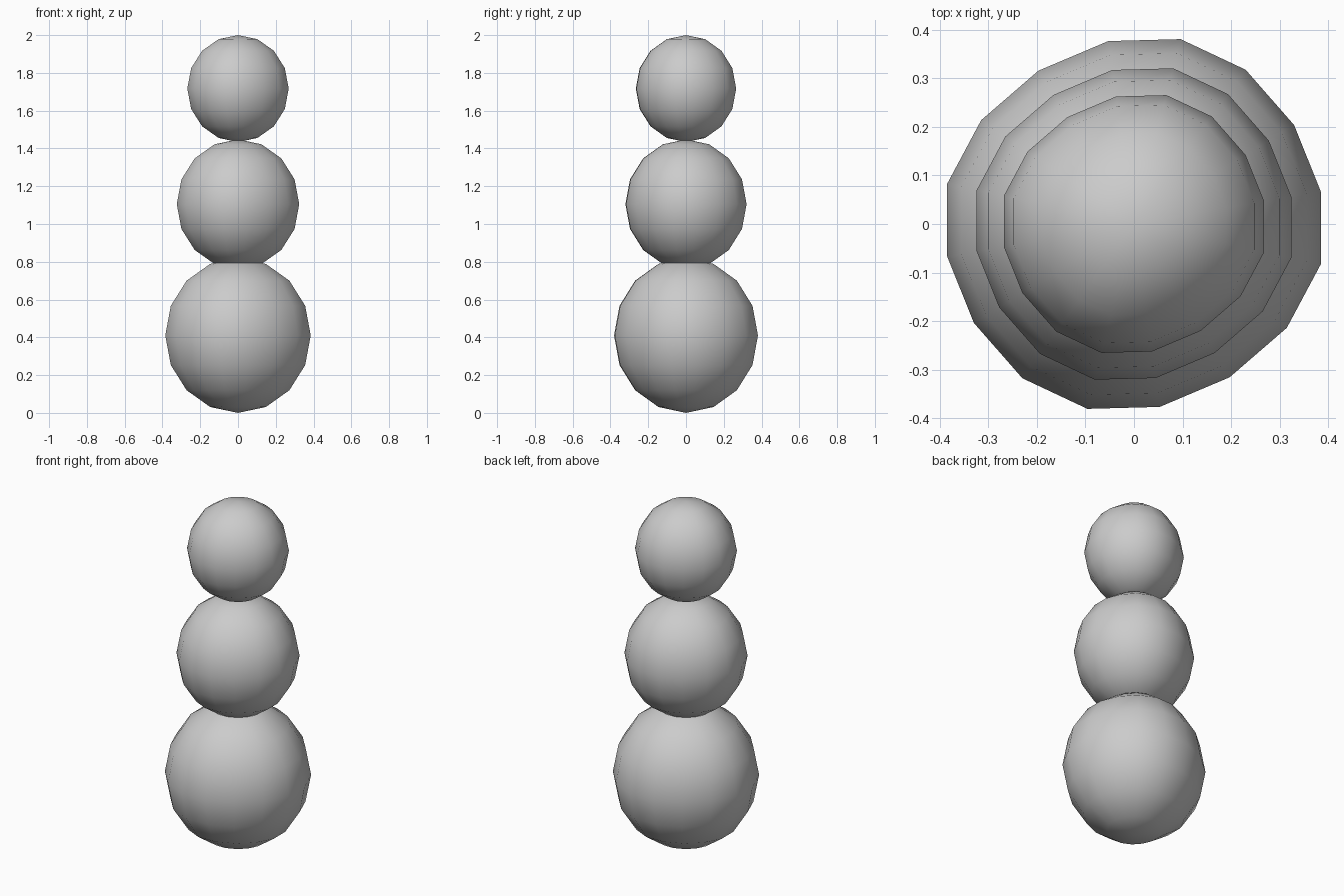
import bpy
import bmesh
import math

if "Cube" in bpy.data.objects:
    bpy.data.objects.remove(bpy.data.objects["Cube"])

# Half of the slightly uneven 16-sided plan outline; the other half is its point reflection
HALF = [(0.385, 0.067), (0.330, 0.204), (0.230, 0.318), (0.096, 0.381),
        (-0.053, 0.377), (-0.197, 0.316), (-0.315, 0.214), (-0.385, 0.083)]
OUTLINE = HALF + [(-x, -y) for x, y in HALF]
RINGS = 8


def ball(name, centre_z, half_height, scale):
    """Low-poly ball lofted from the plan outline, with a pole at top and bottom."""
    bm = bmesh.new()
    n = len(OUTLINE)
    bottom = bm.verts.new((0, 0, centre_z - half_height))
    rings = []
    for i in range(1, RINGS):
        a = -math.pi / 2 + math.pi * i / RINGS
        s = scale * math.cos(a)
        z = centre_z + half_height * math.sin(a)
        rings.append([bm.verts.new((x * s, y * s, z)) for x, y in OUTLINE])
    top = bm.verts.new((0, 0, centre_z + half_height))
    for j in range(n):
        k = (j + 1) % n
        bm.faces.new((bottom, rings[0][k], rings[0][j]))
        for lo, hi in zip(rings, rings[1:]):
            bm.faces.new((lo[j], lo[k], hi[k], hi[j]))
        bm.faces.new((rings[-1][j], rings[-1][k], top))
    for f in bm.faces:
        f.smooth = True
    mesh = bpy.data.meshes.new(name)
    bm.to_mesh(mesh)
    bm.free()
    obj = bpy.data.objects.new(name, mesh)
    bpy.context.collection.objects.link(obj)
    return obj


# Three stacked balls
ball("bottom_ball", 0.41, 0.41, 1.0)
ball("middle_ball", 1.105, 0.343, 0.842)
ball("top_ball", 1.717, 0.283, 0.697)
